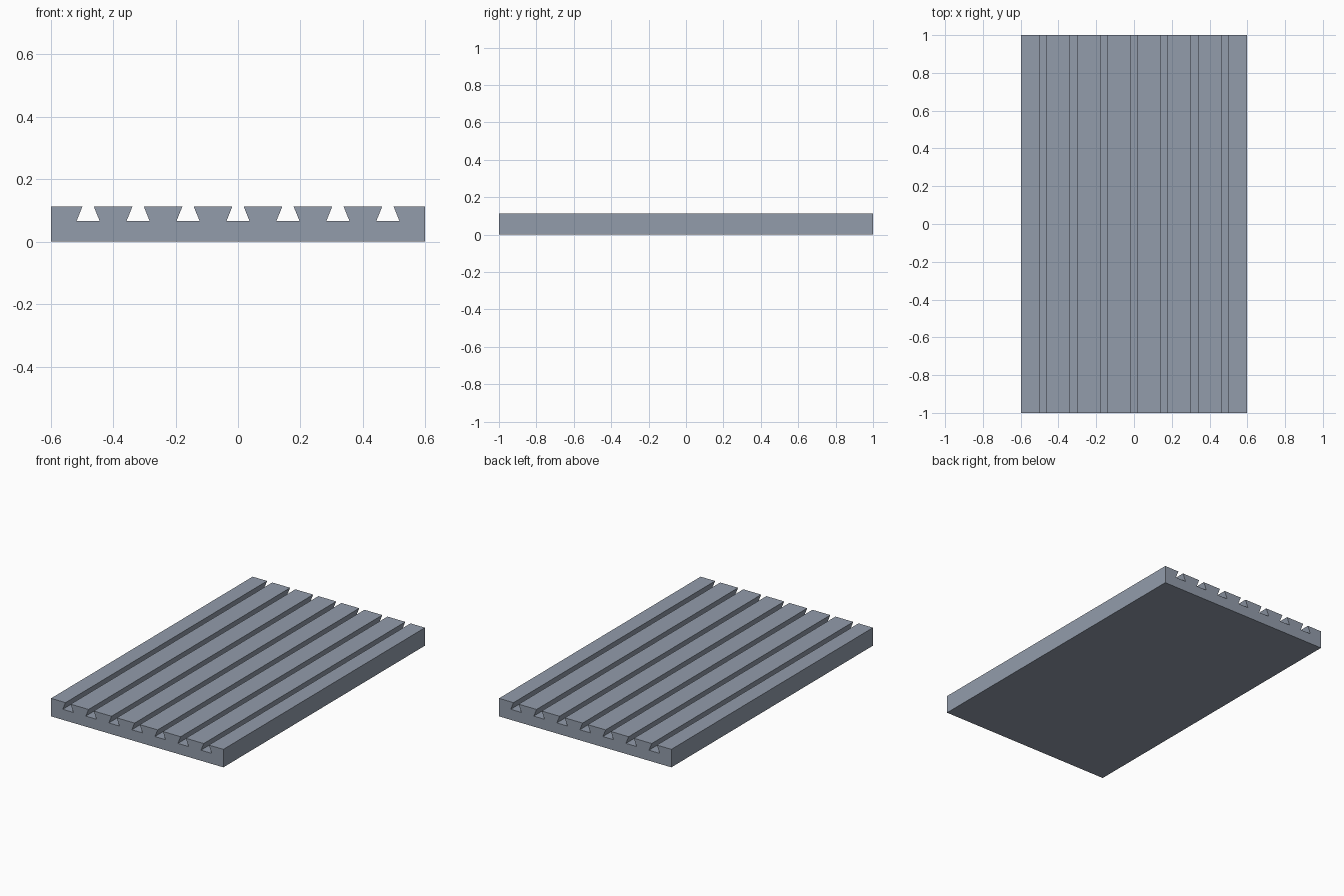
import bpy, bmesh

if "Cube" in bpy.data.objects:
    bpy.data.objects.remove(bpy.data.objects["Cube"])

WIDTH, LENGTH, HEIGHT = 1.197, 2.0, 0.113
FLOOR = 0.066             # height of the groove floors
PITCH, COUNT = 0.16, 7    # groove spacing and number
TOP_HALF, FLOOR_HALF = 0.018, 0.037

# Cross-section of the slab, with dovetail grooves along the top
profile = [(WIDTH / 2, 0), (WIDTH / 2, HEIGHT)]
for i in reversed(range(COUNT)):
    c = (i - (COUNT - 1) / 2) * PITCH
    profile += [(c + TOP_HALF, HEIGHT), (c + FLOOR_HALF, FLOOR),
                (c - FLOOR_HALF, FLOOR), (c - TOP_HALF, HEIGHT)]
profile += [(-WIDTH / 2, HEIGHT), (-WIDTH / 2, 0)]

# Extrude the section from front to back
bm = bmesh.new()
face = bm.faces.new([bm.verts.new((x, -LENGTH / 2, z)) for x, z in profile])
ext = bmesh.ops.extrude_face_region(bm, geom=[face], use_keep_orig=True)
verts = [g for g in ext["geom"] if isinstance(g, bmesh.types.BMVert)]
bmesh.ops.translate(bm, verts=verts, vec=(0, LENGTH, 0))
bmesh.ops.recalc_face_normals(bm, faces=bm.faces)

mesh = bpy.data.meshes.new("grooved_plate")
bm.to_mesh(mesh)
bm.free()
plate = bpy.data.objects.new("grooved_plate", mesh)
bpy.context.collection.objects.link(plate)

# Blue-grey steel
steel = bpy.data.materials.new("steel")
steel.diffuse_color = (0.29, 0.333, 0.406, 1)
steel.use_nodes = True
steel.node_tree.nodes["Principled BSDF"].inputs["Base Color"].default_value = steel.diffuse_color
mesh.materials.append(steel)
